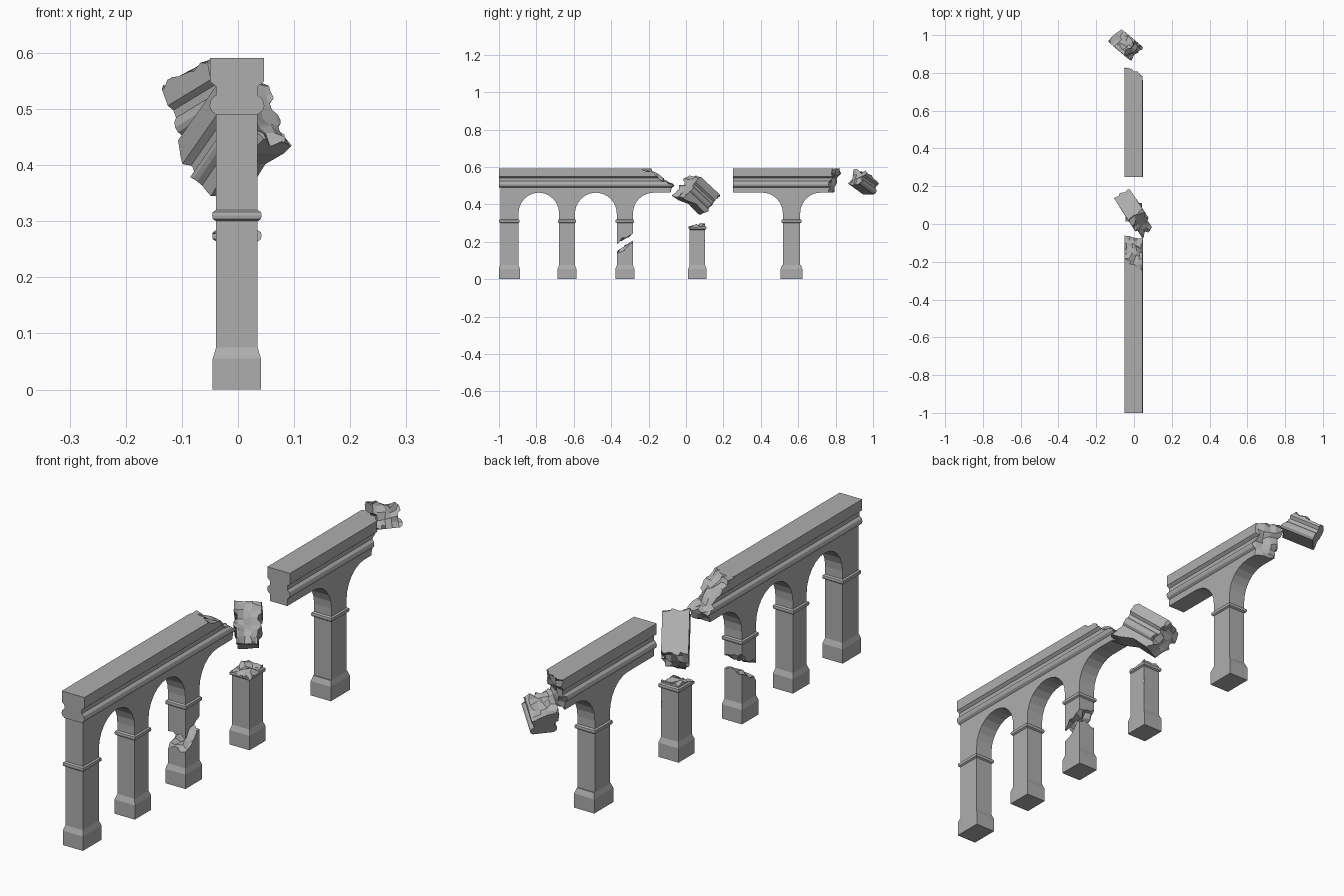
import bpy, bmesh, math, random
from mathutils import Vector, Matrix

random.seed(4)
if "Cube" in bpy.data.objects:
    bpy.data.objects.remove(bpy.data.objects["Cube"])

stone = bpy.data.materials.new("grey_stone")
stone.use_nodes = True
GREY = (0.42, 0.42, 0.42, 1)
stone.diffuse_color = GREY
stone.node_tree.nodes["Principled BSDF"].inputs["Base Color"].default_value = GREY

MID = -0.002          # wall centre line in x
HALF = 0.037          # half thickness of wall and shafts
SPRING, CROWN, TOP = 0.35, 0.4625, 0.49


def finish(bm, name):
    bmesh.ops.recalc_face_normals(bm, faces=bm.faces[:])
    mesh = bpy.data.meshes.new(name)
    bm.to_mesh(mesh)
    bm.free()
    mesh.materials.append(stone)
    obj = bpy.data.objects.new(name, mesh)
    bpy.context.collection.objects.link(obj)
    return obj


def prism(name, points, direction):
    """Close a 3D outline and extrude it along a direction."""
    bm = bmesh.new()
    face = bm.faces.new([bm.verts.new(p) for p in points])
    out = bmesh.ops.extrude_face_region(bm, geom=[face])
    verts = [v for v in out["geom"] if isinstance(v, bmesh.types.BMVert)]
    bmesh.ops.translate(bm, verts=verts, vec=direction)
    return finish(bm, name)


def loft(name, y, rings):
    """Stack rectangular rings of (half x, half y, z)."""
    bm = bmesh.new()
    loops = [[bm.verts.new((MID + sx * hx, y + sy * hy, z))
              for sx, sy in ((-1, -1), (1, -1), (1, 1), (-1, 1))] for hx, hy, z in rings]
    for a, b in zip(loops, loops[1:]):
        for i in range(4):
            j = (i + 1) % 4
            bm.faces.new((a[i], a[j], b[j], b[i]))
    bm.faces.new(loops[0])
    bm.faces.new(loops[-1])
    return finish(bm, name)


def wall(name, outline):
    return prism(name, [(MID - HALF, y, z) for y, z in outline], (2 * HALF, 0, 0))


def cornice(name, start, end):
    half = [(HALF, TOP), (0.046, 0.497), (0.049, 0.506), (0.046, 0.517), (HALF, 0.525),
            (HALF, 0.54), (0.048, 0.549), (0.048, 0.591)]
    ring = half + [(-x, z) for x, z in reversed(half)]
    return prism(name, [(MID + x, start, z) for x, z in ring], (0, end - start, 0))


def base(name, y, hy):
    return loft(name, y, [(0.043, hy, 0), (0.043, hy, 0.055), (HALF, hy - 0.008, 0.075)])


def impost(name, y, hy, z=0.3):
    steps = [(0, 0), (0.006, 0.004), (0.007, 0.01), (0.006, 0.016), (0, 0.02)]
    return loft(name, y, [(HALF + d, hy + d, z + h) for d, h in steps])


def arc(edge, crown, steps=6):
    """Quarter arch from the shaft edge up to the crown."""
    angles = [i * math.pi / 2 / steps for i in range(steps + 1)]
    return [(crown + (edge - crown) * math.cos(a), SPRING + (CROWN - SPRING) * math.sin(a))
            for a in angles]


def break_off(objs, point, normal, size=0.3, depth=0.2, rough=0.012, n=13):
    """Cut away everything beyond a jagged plane."""
    bm = bmesh.new()
    bmesh.ops.create_grid(bm, x_segments=n, y_segments=n, size=size / 2)
    out = bmesh.ops.extrude_face_region(bm, geom=bm.faces[:])
    verts = [v for v in out["geom"] if isinstance(v, bmesh.types.BMVert)]
    bmesh.ops.translate(bm, verts=verts, vec=(0, 0, depth))
    side = size / n * 0.3
    for v in bm.verts:
        v.co += Vector((random.uniform(-side, side), random.uniform(-side, side),
                        random.uniform(-rough, rough)))
    turn = Vector(normal).to_track_quat('Z', 'Y').to_matrix().to_4x4()
    bm.transform(Matrix.Translation(point) @ turn)
    cutter = finish(bm, "break_cutter")
    cutter.hide_render = True
    for obj in objs:
        mod = obj.modifiers.new("break", 'BOOLEAN')
        mod.operation, mod.solver, mod.object = 'DIFFERENCE', 'EXACT', cutter
        graph = bpy.context.evaluated_depsgraph_get()
        mesh = bpy.data.meshes.new_from_object(obj.evaluated_get(graph))
        obj.modifiers.clear()
        obj.data = mesh
    bpy.data.objects.remove(cutter)


def move(objs, matrix):
    for obj in objs:
        obj.data.transform(matrix)


# Long arcade with three pillars and two whole arches
shafts = [(-0.993, -0.896), (-0.678, -0.594), (-0.37, -0.284)]
outline = []
for i, (a, b) in enumerate(shafts):
    outline += [(a, 0.05), (b, 0.05)]
    if i < 2:
        nxt = shafts[i + 1][0]
        crown = (b + nxt) / 2
        outline += arc(b, crown) + arc(nxt, crown)[-2::-1]
    else:
        outline += arc(b, b + 0.11)
    middle, hy = (a + b) / 2, (b - a) / 2
    base(f"arcade_base_{i + 1}", middle, hy + 0.008)
    impost(f"arcade_impost_{i + 1}", middle, hy)
outline += [(0, CROWN), (0, TOP), (-0.993, TOP)]
arcade = wall("arcade_wall", outline)
arcade_cornice = cornice("arcade_cornice", -1, 0)
ends = [arcade, arcade_cornice]
break_off(ends, (0, -0.135, 0.54), (0.1, 0.5, 0.8))
break_off(ends, (0, -0.08, 0.48), (0, 0.85, -0.5))

# Missing middle of the third pillar
break_off([arcade], (0, -0.327, 0.13), (0.1, 0, 1), 0.2, 0.06, 0.014, 9)
break_off([arcade], (0, -0.327, 0.165), (0, -0.57, 0.82), 0.2, 0.048, 0.014, 9)

# Broken free-standing pillar
stump = loft("stump_shaft", 0.061, [(HALF, 0.041, 0.05), (HALF, 0.041, 0.32)])
stump_impost = impost("stump_impost", 0.061, 0.041, 0.264)
base("stump_base", 0.061, 0.049)
break_off([stump, stump_impost], (0, 0.061, 0.285), (0.1, -0.15, 1), 0.2, 0.1, 0.014, 9)
break_off([stump], (0.04, 0.1, 0.22), (0.75, 0.65, 0), 0.06, 0.1, 0.006, 4)

# Single pillar with a piece of wall on both sides
far = wall("far_wall", [(0.25, CROWN)] + arc(0.518, 0.41)[::-1] + [(0.518, 0.05), (0.61, 0.05)]
           + arc(0.61, 0.718) + [(0.88, CROWN), (0.88, TOP), (0.25, TOP)])
far_cornice = cornice("far_cornice", 0.25, 0.88)
base("far_base", 0.564, 0.058)
impost("far_impost", 0.564, 0.047)
break_off([far, far_cornice], (0, 0.33, 0.53), (0.55, -0.83, 0))
break_off([far, far_cornice], (0, 0.79, 0.53), (0.35, 0.9, -0.25))

# Falling piece of arch
chunk = [wall("falling_arch", [(-0.12, 0.43), (-0.06, 0.44), (0, CROWN), (0.12, 0.455),
                               (0.12, TOP), (-0.12, TOP)]),
         cornice("falling_cornice", -0.12, 0.12)]
break_off(chunk, (0, 0.088, 0.52), (0.2, 1, -0.1))
break_off(chunk, (0, -0.088, 0.52), (0.2, -1, 0.1))
break_off(chunk, (0, 0, 0.445), (0, 0.15, -1))
move(chunk, Matrix.Translation((0, 0.065, 0.447)) @ Matrix.Rotation(math.radians(33), 4, 'Z')
     @ Matrix.Rotation(math.radians(-38), 4, 'X') @ Matrix.Translation((0, 0, -0.52)))

# Small flying fragment of cornice
fragment = [cornice("flying_fragment", -0.08, 0.08)]
break_off(fragment, (0, 0.04, 0.54), (0.2, 1, 0.2))
break_off(fragment, (0, -0.04, 0.54), (0, -1, 0.2))
break_off(fragment, (0, 0, 0.575), (0.2, 0, 1))
move(fragment, Matrix.Translation((-0.033, 0.943, 0.527)) @ Matrix.Rotation(math.radians(50), 4, 'Z')
     @ Matrix.Rotation(math.radians(-25), 4, 'X') @ Matrix.Translation((0, 0, -0.535)))
